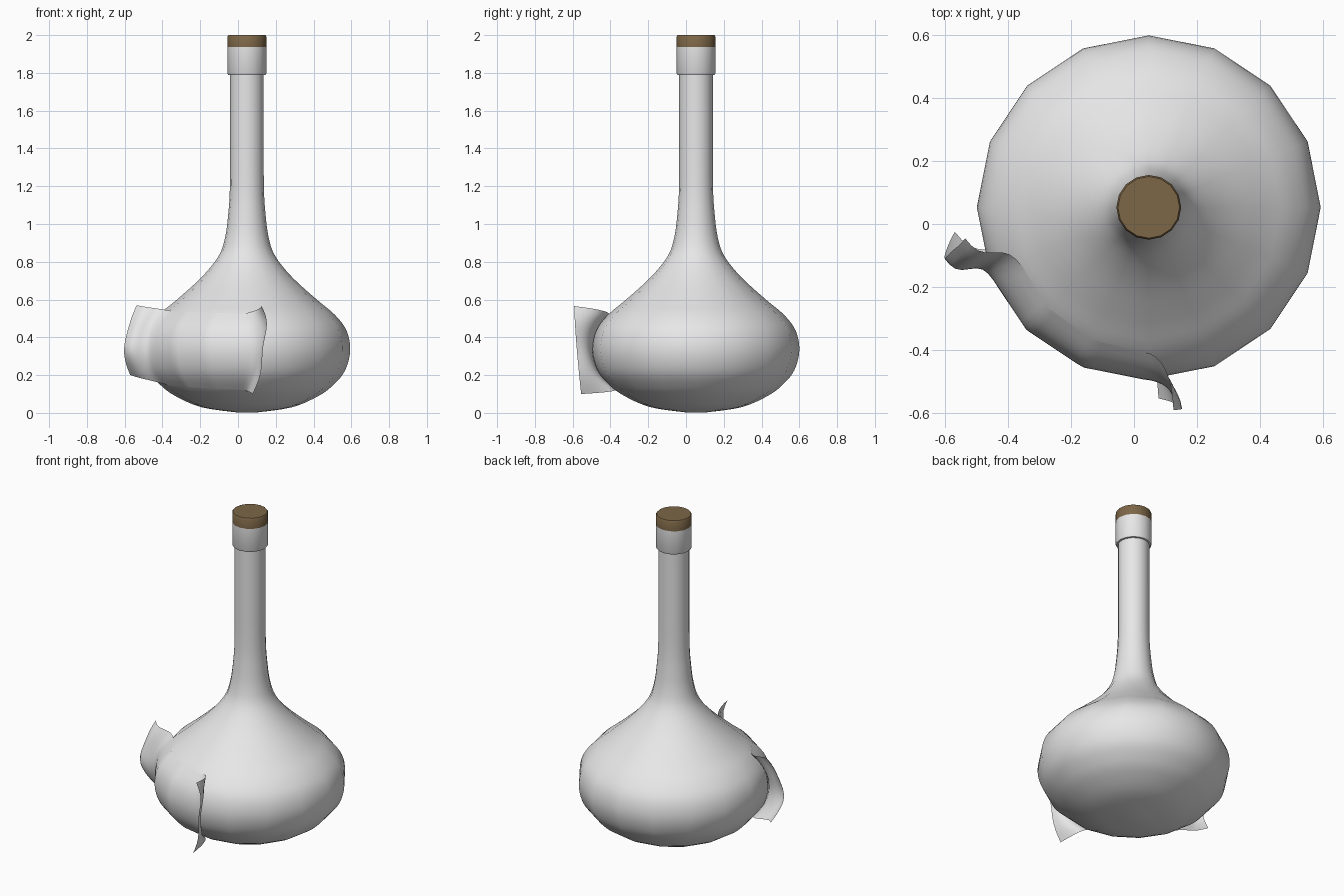
import bpy, math
from mathutils import Vector

if "Cube" in bpy.data.objects:
    bpy.data.objects.remove(bpy.data.objects["Cube"])

CX, CY, SIDES = 0.047, 0.053, 16


def material(name, rgb):
    m = bpy.data.materials.new(name)
    m.diffuse_color = (*rgb, 1)
    m.use_nodes = True
    m.node_tree.nodes["Principled BSDF"].inputs["Base Color"].default_value = m.diffuse_color
    return m


GREY = material("pale_grey", (0.8, 0.8, 0.8))
CORK = material("cork_brown", (0.205, 0.135, 0.064))


def make(name, verts, faces, mat, angle):
    me = bpy.data.meshes.new(name)
    me.from_pydata([tuple(v) for v in verts], [], faces)
    me.materials.append(mat)
    ob = bpy.data.objects.new(name, me)
    bpy.context.collection.objects.link(ob)
    bpy.ops.object.select_all(action='DESELECT')
    bpy.context.view_layer.objects.active = ob
    ob.select_set(True)
    bpy.ops.object.shade_smooth_by_angle(angle=math.radians(angle))
    return ob


def lathe(name, prof, mat, angle=40):
    """Spin (radius, z) points, closing both ends with flat caps."""
    verts, faces, n = [], [], SIDES
    for r, z in prof:
        for i in range(n):
            a = 2 * math.pi * i / n
            verts.append((CX + r * math.cos(a), CY + r * math.sin(a), z))
    for k in range(len(prof) - 1):
        for i in range(n):
            j = (i + 1) % n
            faces.append((k*n + i, k*n + j, (k+1)*n + j, (k+1)*n + i))
    faces.append(tuple(reversed(range(n))))
    faces.append(tuple(range((len(prof) - 1) * n, len(prof) * n)))
    return make(name, verts, faces, mat, angle)


def smooth(pts, steps=4):
    """Catmull-Rom curve through the profile points."""
    p = [Vector(q) for q in [pts[0]] + pts + [pts[-1]]]
    out = []
    for i in range(1, len(p) - 2):
        a, b, c, d = p[i-1:i+3]
        for s in range(steps):
            t = s / steps
            out.append(0.5 * (2*b + (c-a)*t + (2*a-5*b+4*c-d)*t*t
                              + (3*b-a-3*c+d)*t**3))
    return out + [p[-1]]


# flask body: round bulb flowing into a long neck
body = smooth([(0.05, 0.002), (0.24, 0.03), (0.38, 0.09), (0.46, 0.15),
               (0.52, 0.225), (0.547, 0.33), (0.528, 0.435), (0.465, 0.52),
               (0.37, 0.6), (0.24, 0.718), (0.15, 0.83), (0.115, 0.93),
               (0.098, 1.06), (0.09, 1.2), (0.089, 1.5), (0.089, 1.8)])
lathe("flask_body", body, GREY, 50)

# collar ring round the mouth, and the stopper above it
lathe("collar", [(0.085, 1.788), (0.099, 1.79), (0.103, 1.798),
                 (0.103, 1.936)], GREY)
lathe("cork", [(0.103, 1.936), (0.103, 1.992), (0.098, 2.0)], CORK)


def bulb_radius(z, a):
    """Radius of the sixteen-sided bulb at height z and angle a."""
    r = 0.5
    for p, q in zip(body, body[1:]):
        if p[1] <= z <= q[1]:
            r = p[0] + (q[0] - p[0]) * (z - p[1]) / (q[1] - p[1])
            break
    step = 2 * math.pi / SIDES
    return r * math.cos(step / 2) / math.cos(a % step - step / 2)


def on_bulb(deg, z):
    a = math.radians(deg)
    r = bulb_radius(z, a) + 0.004
    return Vector((CX + r * math.cos(a), CY + r * math.sin(a), z))


def edge(pts, t):
    """Quadratic through three points: bottom, middle, top."""
    b, m, e = map(Vector, pts)
    return b*(2*t-1)*(t-1) + m*4*t*(1-t) + e*t*(2*t-1)


# paper label: hugs the front-left of the bulb, both ends peel outwards
LEFT = [(-0.57, -0.025, 0.2), (-0.6, -0.105, 0.36), (-0.535, -0.04, 0.57)]
RIGHT = [(0.078, -0.555, 0.1), (0.142, -0.58, 0.36), (0.13, -0.592, 0.565)]
ROWS, FLARE, HUG = 16, 8, 22
A0, A1 = 205, 268
verts, faces = [], []
for k in range(ROWS + 1):
    t = k / ROWS
    zl, zr = 0.145 + 0.395 * t, 0.12 + 0.405 * t
    start, end = on_bulb(A0, zl), on_bulb(A1, zr)
    tip_l, tip_r = edge(LEFT, t), edge(RIGHT, t)
    row = []
    for i in range(FLARE):
        s = 1 - i / FLARE
        p = start.lerp(tip_l, s)
        w = 0.016 * math.sin(2 * math.pi * s) + 0.006 * s * math.sin(11 * t)
        row.append(p + Vector((0.3, 1, 0)) * w)
    for i in range(HUG + 1):
        s = i / HUG
        row.append(on_bulb(A0 + (A1 - A0) * s, zl + (zr - zl) * s))
    bend = Vector((tip_r.x - 0.01, end.y - 0.01, (end.z + tip_r.z) / 2))
    for i in range(1, FLARE + 1):
        s = i / FLARE
        p = end * (1-s)**2 + bend * 2*s*(1-s) + tip_r * s*s
        row.append(p + Vector((0.008 * s * math.sin(10 * t), 0, 0)))
    verts += row
W = FLARE * 2 + HUG + 1
for k in range(ROWS):
    for i in range(W - 1):
        faces.append((k*W + i, k*W + i + 1, (k+1)*W + i + 1, (k+1)*W + i))
make("label", verts, faces, GREY, 60)
